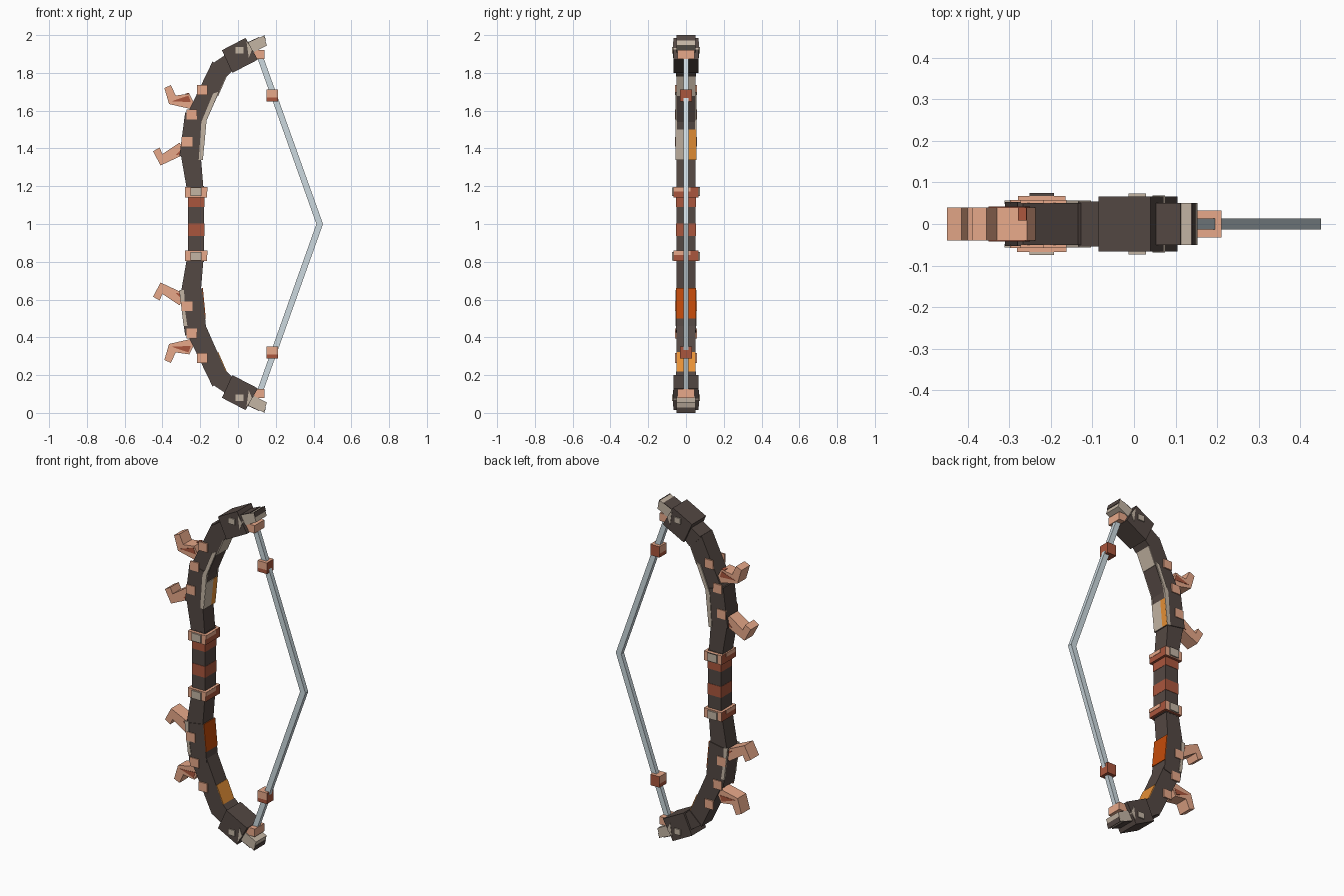
import bpy
import bmesh
from mathutils import Vector

cube = bpy.data.objects.get("Cube")
if cube:
    bpy.data.objects.remove(cube)


def material(name, *rgb):
    m = bpy.data.materials.new(name)
    lin = [((c / 255 + 0.055) / 1.055) ** 2.4 for c in rgb] + [1]
    m.use_nodes = True
    m.diffuse_color = lin
    bsdf = next(n for n in m.node_tree.nodes if n.type == 'BSDF_PRINCIPLED')
    bsdf.inputs["Base Color"].default_value = lin
    return m


DARK = material("dark_wood", 84, 72, 67)
BEIGE = material("weathered_bone", 196, 181, 164)
TAN = material("copper", 232, 169, 138)
RUST = material("rust", 170, 86, 61)
STRING = material("pale_string", 204, 217, 223)
ORANGE = material("bright_orange", 236, 148, 56)
BURNT = material("burnt_orange", 196, 75, 10)


def prism(name, outline, y0, y1, mat, rust_rule=None):
    """Extrude an x-z outline between two depths."""
    bm = bmesh.new()
    near = [bm.verts.new((x, y0, z)) for x, z in outline]
    far = [bm.verts.new((x, y1, z)) for x, z in outline]
    bm.faces.new(near)
    bm.faces.new(far)
    n = len(outline)
    for i in range(n):
        j = (i + 1) % n
        bm.faces.new((near[i], near[j], far[j], far[i]))
    bmesh.ops.recalc_face_normals(bm, faces=bm.faces)
    if rust_rule:
        for f in bm.faces:
            f.material_index = int(rust_rule(f.normal))
    mesh = bpy.data.meshes.new(name)
    bm.to_mesh(mesh)
    bm.free()
    mesh.materials.append(mat)
    mesh.materials.append(RUST)
    ob = bpy.data.objects.new(name, mesh)
    bpy.context.collection.objects.link(ob)
    return ob


def flip(pts):
    return [(x, 2 - z) for x, z in pts]


def rect(x, z, w, h):
    return [(x - w / 2, z - h / 2), (x + w / 2, z - h / 2),
            (x + w / 2, z + h / 2), (x - w / 2, z + h / 2)]


def pair(name, pts, half, mat, rule=None):
    """Same part on the upper and the lower limb."""
    prism("upper_" + name, pts, -half, half, mat, rule)
    prism("lower_" + name, flip(pts), -half, half, mat, rule)


def plates(name, pts, inner, outer, mat):
    """Matching plates on the front and the back face."""
    prism("front_" + name, pts, -outer, -inner, mat)
    prism("back_" + name, pts, inner, outer, mat)


def facing(p, q, thick=0.004):
    """Thin outline lying to the right of the edge p to q."""
    d = (Vector(q) - Vector(p)).normalized()
    n = Vector((d.y, -d.x)) * thick
    return [p, q, tuple(Vector(q) + n), tuple(Vector(p) + n)]


def sides(n):
    return abs(n.x) > 0.5 or n.z < -0.5


def inner_and_back(n):
    return n.x > 0.5 or n.y > 0.5


# Grip with wrapped bands
prism("grip", rect(-0.222, 1, 0.085, 0.4), -0.05, 0.05, DARK)
for z, h in ((0.97, 0.066), (1.115, 0.05)):
    prism("grip_wrap", rect(-0.222, z, 0.088, h), -0.052, 0.052, RUST)

# Limb segments and end blocks
pair("limb_root", [(-0.265, 1.15), (-0.305, 1.38), (-0.2, 1.4), (-0.18, 1.15)], 0.049, DARK)
pair("limb_middle", [(-0.31, 1.36), (-0.28, 1.59), (-0.168, 1.56), (-0.19, 1.34)], 0.053, DARK)
pair("limb_curve", [(-0.27, 1.58), (-0.135, 1.86), (-0.055, 1.8), (-0.17, 1.54)], 0.05, DARK)
pair("limb_neck", [(-0.135, 1.85), (-0.06, 1.9), (-0.02, 1.82), (-0.06, 1.78)], 0.054, DARK)
pair("end_block", [(-0.085, 1.92), (0.04, 1.985), (0.105, 1.87), (-0.03, 1.8)], 0.066, DARK)

# Tips with dark worn outer faces
pair("tip", [(0.045, 1.955), (0.137, 1.997), (0.153, 1.945), (0.065, 1.9)], 0.05, BEIGE)
pair("tip_cap", [(0.045, 1.955), (0.113, 1.986), (0.112, 1.99), (0.044, 1.959)], 0.05, DARK)
pair("tip_end", facing((0.145, 1.971), (0.137, 1.999), 0.003), 0.05, DARK)
pair("end_chip", [(0.045, 1.965), (0.075, 1.925), (0.057, 1.88)], 0.068, BEIGE)

# Studs on both faces
for x, z in ((-0.19, 1.71), (-0.245, 1.58), (-0.27, 1.435)):
    stud = rect(x, z, 0.056, 0.052)
    for outline in (stud, flip(stud)):
        plates("stud", outline, 0.049, 0.058, TAN)
pair("end_stud", rect(0.008, 1.92, 0.042, 0.034), 0.073, BEIGE)

# Clamps beside the grip, rusted on the sides with clean patches
pair("clamp", rect(-0.222, 1.168, 0.115, 0.055), 0.067, TAN, sides)
pair("clamp_stud", rect(-0.222, 1.17, 0.06, 0.046), 0.075, BEIGE)
prism("clamp_stud_cap", rect(-0.222, 1.194, 0.06, 0.003), 0.067, 0.075, DARK)
for z in (0.848, 1.184):
    prism("clamp_clean_patch", rect(-0.222, z, 0.119, 0.022), -0.067, 0.025, TAN)

# Horns on the outer side with rusted roots
pair("horn_high", [(-0.39, 1.72), (-0.355, 1.735), (-0.33, 1.68), (-0.258, 1.69),
                   (-0.235, 1.645), (-0.255, 1.61), (-0.365, 1.635)], 0.04, TAN)
pair("horn_low", [(-0.45, 1.385), (-0.415, 1.405), (-0.4, 1.37), (-0.31, 1.43),
                  (-0.27, 1.375), (-0.41, 1.31)], 0.04, TAN)
pair("horn_high_rust", [(-0.35, 1.65), (-0.262, 1.68), (-0.25, 1.645)], 0.042, RUST)
pair("horn_low_rust", [(-0.33, 1.365), (-0.3, 1.395), (-0.29, 1.37)], 0.042, RUST)
prism("horn_top_rust", facing((-0.258, 1.69), (-0.278, 1.687)), 0.008, 0.04, RUST)

# Worn edge strips on the limbs
inner_strip = [(-0.104, 1.7), (-0.132, 1.69), (-0.194, 1.54), (-0.208, 1.34),
               (-0.187, 1.34), (-0.166, 1.55)]
outer_strip = [(-0.311, 1.35), (-0.285, 1.35), (-0.283, 1.44), (-0.268, 1.54), (-0.288, 1.54)]
plates("upper_inner_strip", inner_strip, 0.048, 0.056, BEIGE)
plates("lower_outer_strip", flip(outer_strip), 0.048, 0.056, BEIGE)

# Coloured panels on the inner faces
middle = facing((-0.19, 1.34), (-0.1745, 1.5))
curve = facing((-0.108, 1.68), (-0.06, 1.79))
prism("upper_bone_panel", middle, -0.053, 0.015, BEIGE)
prism("upper_orange_panel", middle, 0.015, 0.053, ORANGE)
prism("upper_curve_panel", curve, -0.05, 0.05, BEIGE)
prism("lower_burnt_panel", flip(middle), -0.053, 0.053, BURNT)
prism("lower_orange_panel", flip(curve), -0.05, 0.05, ORANGE)

# String, its end knots and beads with rusted undersides
prism("string", [(0.095, 1.9), (0.128, 1.9), (0.45, 1), (0.128, 0.1), (0.095, 0.1), (0.415, 1)],
      -0.013, 0.013, STRING)
pair("string_knot", rect(0.113, 1.897, 0.056, 0.046), 0.045, TAN)
for z in (0.32, 1.68):
    prism("string_bead", rect(0.181, z + 0.011, 0.06, 0.043), -0.032, 0.032, TAN, inner_and_back)
    prism("string_bead_base", rect(0.181, z - 0.0215, 0.06, 0.022), -0.032, 0.032, RUST)
